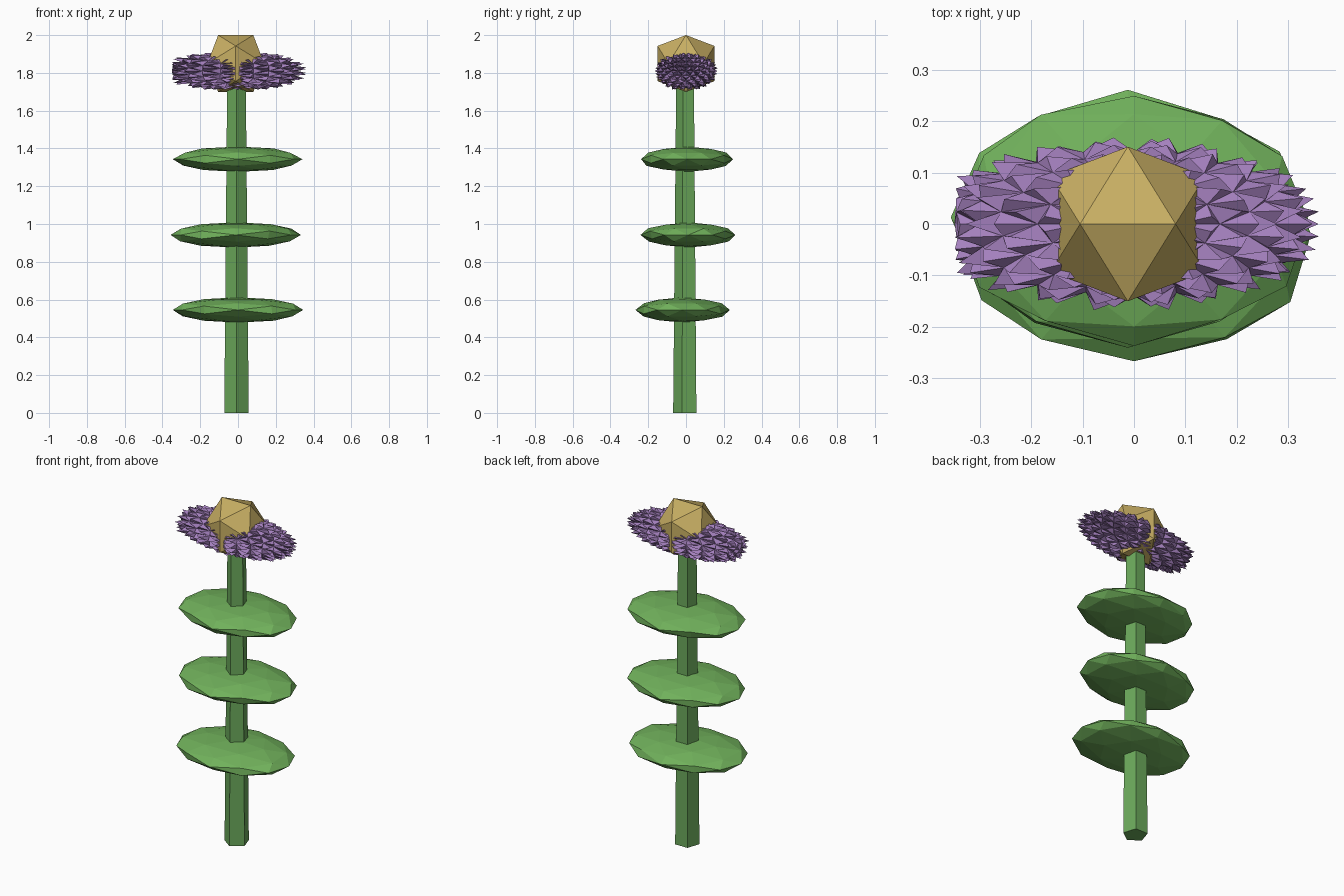
import bpy, bmesh, math, random
from mathutils import Vector

if "Cube" in bpy.data.objects:
    bpy.data.objects.remove(bpy.data.objects["Cube"])

random.seed(4)
PHI = (1 + 5 ** 0.5) / 2


def material(name, rgb):
    m = bpy.data.materials.new(name)
    m.diffuse_color = (*[c ** 2.2 for c in rgb], 1)
    m.use_nodes = True
    m.node_tree.nodes["Principled BSDF"].inputs["Base Color"].default_value = m.diffuse_color
    return m


def finish(bm, name, mat):
    bmesh.ops.recalc_face_normals(bm, faces=bm.faces[:])
    me = bpy.data.meshes.new(name)
    bm.to_mesh(me)
    bm.free()
    me.materials.append(mat)
    ob = bpy.data.objects.new(name, me)
    bpy.context.collection.objects.link(ob)
    return ob


def icosphere(levels):
    """Unit icosphere with a horizontal edge on top, running along x."""
    bm = bmesh.new()
    for a in (-1, 1):
        for b in (-1, 1):
            for co in ((a, 0, b * PHI), (0, a * PHI, b), (a * PHI, b, 0)):
                bm.verts.new(Vector(co).normalized())
    bmesh.ops.convex_hull(bm, input=bm.verts[:])
    for _ in range(levels):
        bmesh.ops.subdivide_edges(bm, edges=bm.edges[:], cuts=1, use_grid_fill=True)
        for v in bm.verts:
            v.co.normalize()
    return bm


stem_green = material("stem_green", (0.42, 0.66, 0.36))
leaf_green = material("leaf_green", (0.44, 0.69, 0.36))
purple = material("petal_purple", (0.64, 0.50, 0.74))
gold = material("centre_gold", (0.78, 0.68, 0.39))

# Stem: tapered five-sided column
bm = bmesh.new()
bmesh.ops.create_cone(bm, cap_ends=True, segments=5, radius1=0.068, radius2=0.052, depth=1.75)
for v in bm.verts:
    v.co = (v.co.x - 0.008, -v.co.y, v.co.z + 0.875)
finish(bm, "stem", stem_green)

# Leaves: three flattened, slightly irregular discs
for i, (x, y, z) in enumerate([(0, -0.02, 0.545), (-0.012, 0.013, 0.942), (0, 0.007, 1.343)]):
    bm = icosphere(1)
    for v in bm.verts:
        k = random.uniform(0.97, 1.04)
        v.co = (x + max(-0.345, min(0.345, v.co.x * 0.35 * k)), y + v.co.y * 0.245 * k, z + v.co.z * 0.067)
    finish(bm, f"leaf_{i + 1}", leaf_green)

# Flower head: flattened ball covered in spikes, blunt left and pointed right
bm = icosphere(2)
spikes = set(bmesh.ops.poke(bm, faces=bm.faces[:])["verts"])
for v in bm.verts:
    d = v.co.normalized()
    k = random.uniform(1.03, 1.09) if v in spikes else random.uniform(0.88, 0.94)
    rx = 0.35 if d.x > 0 else 0.40
    x = max(d.x * rx * k, -0.35 + random.uniform(0, 0.015))
    z = max(-0.098, min(0.096, d.z * 0.102 * k))
    v.co = (min(x, 0.36), d.y * 0.157 * k, 1.81 + z)
finish(bm, "petals", purple)

# Flower centre: plain icosahedron
bm = icosphere(0)
for v in bm.verts:
    v.co = v.co * 0.177 + Vector((-0.012, 0, 1.8495))
finish(bm, "flower_centre", gold)
